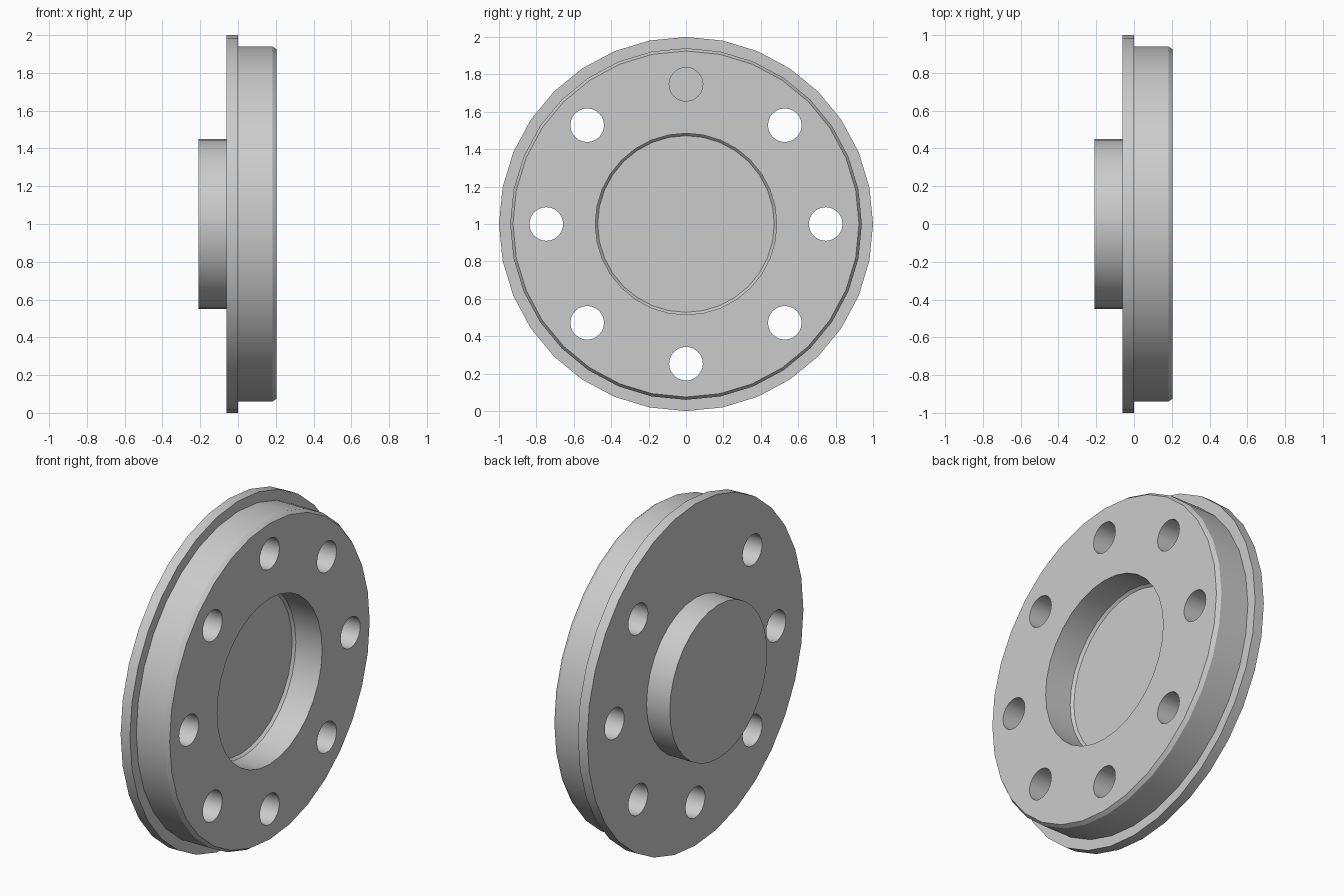
import bpy
import bmesh
from math import pi, sin, cos, radians
from mathutils import Matrix, Vector

cube = bpy.data.objects.get("Cube")
if cube:
    bpy.data.objects.remove(cube, do_unlink=True)

AXIS_Z = 1.0       # height of the disc centre
SIDES = 32


def make_object(name, bm):
    bmesh.ops.recalc_face_normals(bm, faces=bm.faces[:])
    mesh = bpy.data.meshes.new(name)
    bm.to_mesh(mesh)
    bm.free()
    obj = bpy.data.objects.new(name, mesh)
    bpy.context.scene.collection.objects.link(obj)
    return obj


def lathe(name, profile, sides):
    """Turn (x, radius) points around the x axis and cap both ends."""
    bm = bmesh.new()
    rings = []
    for x, r in profile:
        angles = [2 * pi * i / sides for i in range(sides)]
        rings.append([bm.verts.new((x, r * sin(a), AXIS_Z + r * cos(a))) for a in angles])
    for a, b in zip(rings, rings[1:]):
        for i in range(sides):
            j = (i + 1) % sides
            bm.faces.new((a[i], a[j], b[j], b[i]))
    bm.faces.new(rings[0])
    bm.faces.new(rings[-1])
    return make_object(name, bm)


# Colour
grey = bpy.data.materials.new("light grey")
grey.use_nodes = True
grey.diffuse_color = (0.6, 0.6, 0.6, 1)
grey.node_tree.nodes["Principled BSDF"].inputs["Base Color"].default_value = (0.6, 0.6, 0.6, 1)

# Flanged disc: boss, flange, chamfered body, recess with chamfered floor
disc = lathe("flanged_disc", [
    (-0.21, 0.45), (-0.06, 0.45),
    (-0.06, 1.0), (0.0, 1.0),
    (0.0, 0.94), (0.183, 0.94), (0.205, 0.925),
    (0.205, 0.485), (0.035, 0.485), (0.02, 0.472),
], SIDES)
disc.data.materials.append(grey)

# Bolt hole cutters: the top one is blind, the others go right through
bm = bmesh.new()
for k in range(8):
    a = k * pi / 4
    start, end = (0.0 if k == 0 else -0.2), 0.4
    centre = Vector(((start + end) / 2, 0.747 * sin(a), AXIS_Z + 0.747 * cos(a)))
    bmesh.ops.create_cone(
        bm, cap_ends=True, segments=24, radius1=0.09, radius2=0.09, depth=end - start,
        matrix=Matrix.Translation(centre) @ Matrix.Rotation(radians(90), 4, 'Y'))
cutter = make_object("bolt_hole_cutter", bm)
cutter.data.materials.append(grey)
cutter.hide_render = True

cut = disc.modifiers.new("bolt_holes", 'BOOLEAN')
cut.operation = 'DIFFERENCE'
cut.solver = 'EXACT'
cut.object = cutter

bpy.ops.object.select_all(action='DESELECT')
disc.select_set(True)
bpy.context.view_layer.objects.active = disc
bpy.ops.object.modifier_apply(modifier=cut.name)
bpy.data.objects.remove(cutter, do_unlink=True)

# Smooth turned walls, sharp rims
bpy.ops.object.shade_smooth_by_angle(angle=radians(30))
